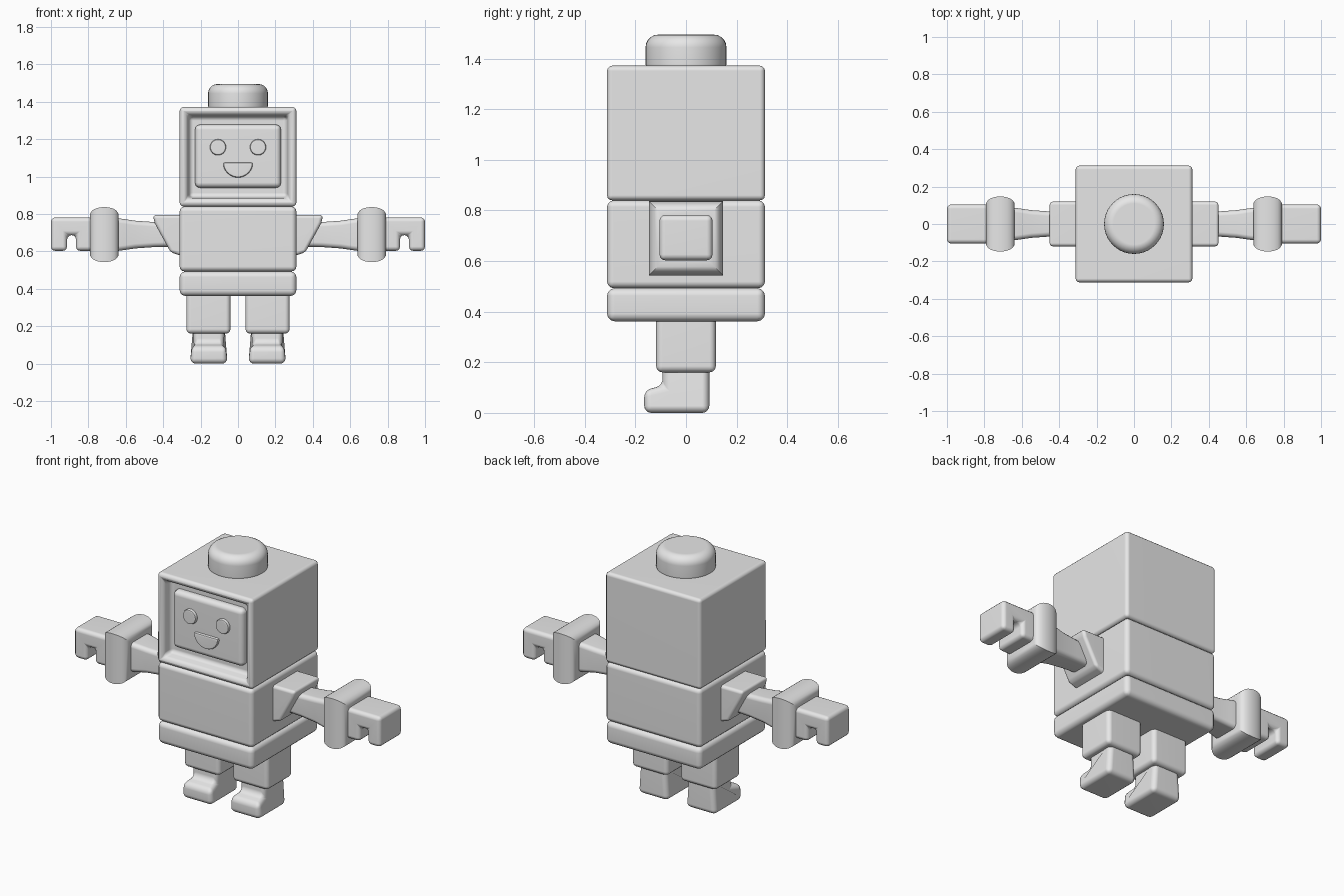
import bpy, bmesh, math
from mathutils import Matrix, Vector

if "Cube" in bpy.data.objects:
    bpy.data.objects.remove(bpy.data.objects["Cube"], do_unlink=True)

grey = bpy.data.materials.new("light_grey")
grey.use_nodes = True
grey.diffuse_color = (0.8, 0.8, 0.8, 1)
grey.node_tree.nodes["Principled BSDF"].inputs["Base Color"].default_value = (0.8, 0.8, 0.8, 1)


def finish(name, bm, bevel=0.0, segments=3, mirror=False):
    """Turn a bmesh into a rounded, smooth-shaded, optionally mirrored object."""
    bmesh.ops.recalc_face_normals(bm, faces=bm.faces)
    mesh = bpy.data.meshes.new(name)
    bm.to_mesh(mesh)
    bm.free()
    mesh.materials.append(grey)
    obj = bpy.data.objects.new(name, mesh)
    bpy.context.collection.objects.link(obj)
    bpy.ops.object.select_all(action="DESELECT")
    obj.select_set(True)
    bpy.context.view_layer.objects.active = obj
    if bevel:
        mod = obj.modifiers.new("round", "BEVEL")
        mod.width, mod.segments = bevel, segments
        mod.limit_method = "ANGLE"
        mod.angle_limit = math.radians(30)
        bpy.ops.object.modifier_apply(modifier=mod.name)
    if mirror:
        mod = obj.modifiers.new("mirror", "MIRROR")
        mod.use_mirror_merge = False
        bpy.ops.object.modifier_apply(modifier=mod.name)
    bpy.ops.object.shade_smooth_by_angle(angle=math.radians(40))
    mod = obj.modifiers.new("normals", "WEIGHTED_NORMAL")
    mod.keep_sharp = True
    return obj


def box_mesh(x, y, z):
    bm = bmesh.new()
    bmesh.ops.create_cube(bm, size=1)
    for v in bm.verts:
        v.co = [a + (b - a) * (c + 0.5) for (a, b), c in zip((x, y, z), v.co)]
    return bm


def prism_mesh(points, axis, low, high):
    """Extrude a profile along x (points are y, z) or along y (points are x, z)."""
    bm = bmesh.new()
    place = (lambda a, b: (low, a, b)) if axis == "x" else (lambda a, b: (a, low, b))
    face = bm.faces.new([bm.verts.new(place(a, b)) for a, b in points])
    top = bmesh.ops.extrude_face_region(bm, geom=[face])["geom"]
    shift = Vector((high - low, 0, 0) if axis == "x" else (0, high - low, 0))
    bmesh.ops.translate(bm, vec=shift, verts=[g for g in top if isinstance(g, bmesh.types.BMVert)])
    return bm


def loft_mesh(sections, centre_z):
    """Square tube along x through (x, half size) sections."""
    bm = bmesh.new()
    rings = [[bm.verts.new((x, h * a, centre_z + h * b))
              for a, b in ((-1, -1), (1, -1), (1, 1), (-1, 1))] for x, h in sections]
    for r, s in zip(rings, rings[1:]):
        for i in range(4):
            j = (i + 1) % 4
            bm.faces.new((r[i], r[j], s[j], s[i]))
    bm.faces.new(rings[0])
    bm.faces.new(rings[-1])
    return bm


def disc_mesh(radius, depth, matrix, sides=32):
    bm = bmesh.new()
    bmesh.ops.create_cone(bm, cap_ends=True, segments=sides, radius1=radius,
                          radius2=radius, depth=depth, matrix=matrix)
    return bm


HALF = 0.312
SIDE = (-HALF, HALF)

# Head with a recessed front
head = box_mesh(SIDE, SIDE, (0.84, 1.372))
head.faces.ensure_lookup_table()
head.normal_update()
front = min(head.faces, key=lambda f: f.calc_center_median().y)
bmesh.ops.inset_region(head, faces=[front], thickness=0.057)
bmesh.ops.inset_region(head, faces=[front], thickness=0.018)
for v in front.verts:
    v.co.y += 0.065
finish("head", head, 0.026)

# Face panel, eyes and mouth
finish("face_panel", box_mesh((-0.23, 0.23), (-0.287, -0.2), (0.94, 1.278)), 0.028)
turn = Matrix.Rotation(math.pi / 2, 4, "X")
finish("eyes", disc_mesh(0.043, 0.04, Matrix.Translation((0.107, -0.285, 1.157)) @ turn),
       0.01, 2, mirror=True)
smile = [(0.08 * math.cos(a), 1.075 + 0.08 * math.sin(a))
         for a in (-math.pi * i / 16 for i in range(17))]
finish("mouth", prism_mesh(smile, "y", -0.303, -0.265), 0.01, 2)

# Top knob
finish("head_knob", disc_mesh(0.16, 0.165, Matrix.Translation((0, 0, 1.4125)), 40), 0.05, 5)

# Body
finish("torso", box_mesh(SIDE, SIDE, (0.493, 0.84)), 0.026)
finish("hips", box_mesh(SIDE, SIDE, (0.362, 0.493)), 0.03)

# Arms
ARM_Z = 0.69
shoulder = [(0.27, 0.795), (0.455, 0.795), (0.445, 0.75), (0.36, 0.595), (0.27, 0.565)]
finish("shoulders", prism_mesh(shoulder, "y", -0.12, 0.12), 0.018, 3, mirror=True)
finish("arms", loft_mesh([(0.33, 0.064), (0.45, 0.067), (0.55, 0.074), (0.61, 0.083),
                          (0.68, 0.092)], ARM_Z), 0.025, 3, mirror=True)

# Cuffs: a rounded band with mitred corners
cuff = [(0.715 + 0.076 * math.cos(a), 0.095 + 0.052 * math.sin(a) ** 0.7)
        for a in (math.pi * (1 - i / 12) for i in range(1, 12))]
cuff = [(0.639, 0.09), (0.639, 0.112)] + cuff[1:-1] + [(0.791, 0.112), (0.791, 0.09)]
finish("cuffs", loft_mesh(cuff, ARM_Z), mirror=True)

# Hooked hands
hand = [(0.76, 0.782), (1.0, 0.782), (1.0, 0.603), (0.914, 0.603),
        (0.914, 0.687), (0.866, 0.687), (0.866, 0.603), (0.76, 0.603)]
finish("hands", prism_mesh(hand, "y", -0.105, 0.105), 0.023, 3, mirror=True)

# Legs
finish("legs", box_mesh((0.04, 0.276), (-0.118, 0.118), (0.16, 0.39)), 0.025, 3, mirror=True)

# Feet with a toe, narrower at the ankle
foot = [(0.092, 0), (0.092, 0.2), (-0.092, 0.2), (-0.092, 0.108), (-0.165, 0.09), (-0.165, 0)]
feet = prism_mesh(foot, "x", 0.058, 0.254)
for v in feet.verts:
    if v.co.z > 0.1:
        v.co.x = 0.156 + (v.co.x - 0.156) * 0.86
finish("feet", feet, 0.028, 4, mirror=True)
